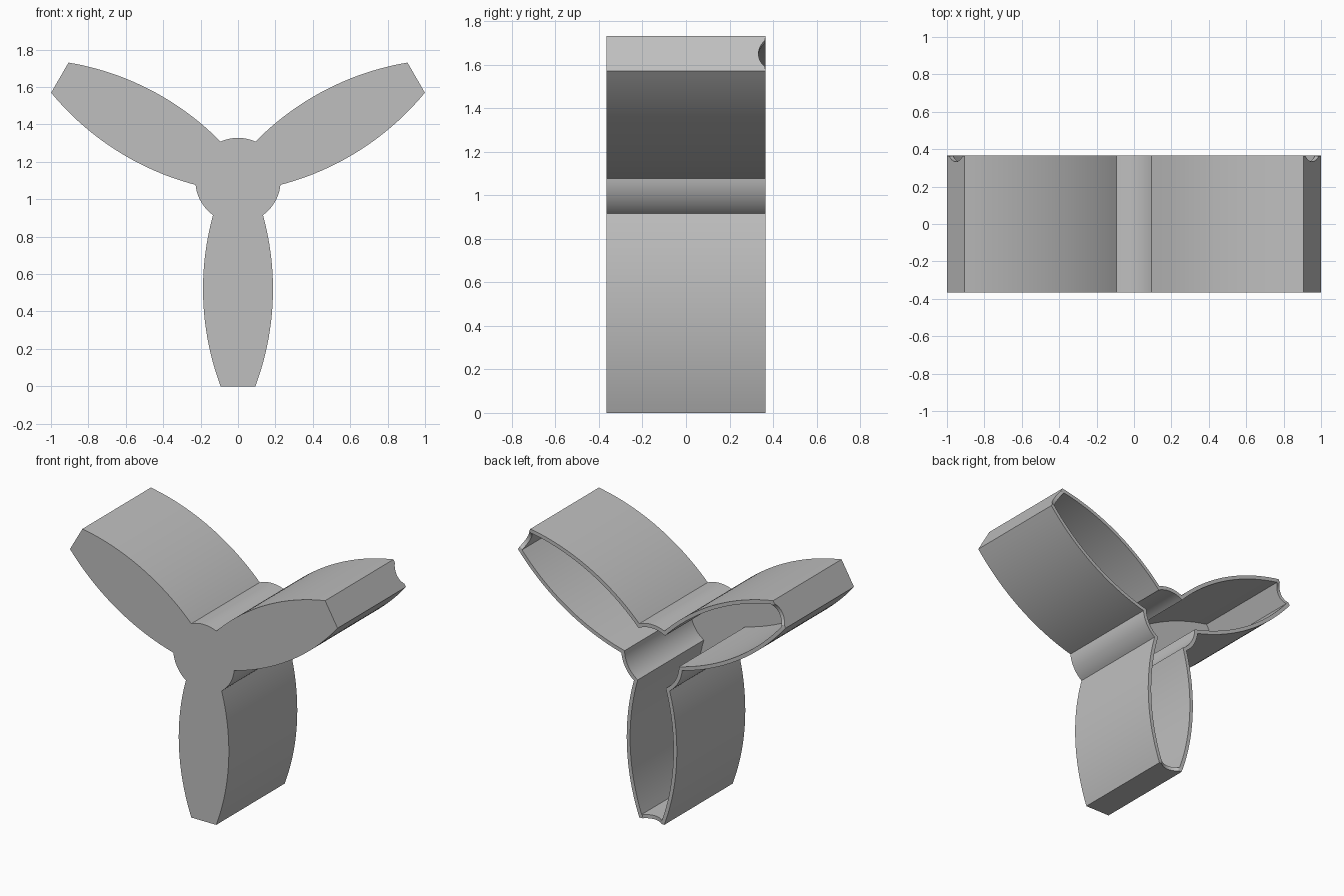
import bpy, bmesh, math
from mathutils import Vector

cube = bpy.data.objects.get("Cube")
if cube:
    bpy.data.objects.remove(cube, do_unlink=True)

ARM, HUB, WALL = 1.10, 0.228, 0.025      # arm length, hub radius, wall thickness
HALF = 0.365                             # half depth
BULGE_S, BULGE_R, BULGE_W = 0.58, 1.485, 0.187   # side arc: place, radius, half width
NOTCH_W, NOTCH_D = 0.072, 0.032          # thumb notch half width and depth
STEPS = 28

grey = bpy.data.materials.new("plain grey")
grey.use_nodes = True
colour = (0.52, 0.52, 0.52, 1)
grey.diffuse_color = colour
grey.node_tree.nodes["Principled BSDF"].inputs["Base Color"].default_value = colour


def side(s, inset):
    """Half width of an arm at distance s from the hub centre."""
    r = BULGE_R - inset
    return math.sqrt(r * r - (s - BULGE_S) ** 2) - (BULGE_R - BULGE_W)


def junction(inset):
    """Distance along the arm where its side meets the hub circle."""
    lo, hi = 0.0, HUB - inset
    for _ in range(50):
        mid = (lo + hi) / 2
        if math.hypot(mid, side(mid, inset)) < HUB - inset:
            lo = mid
        else:
            hi = mid
    return lo


def notch(u):
    r = (NOTCH_W ** 2 + NOTCH_D ** 2) / (2 * NOTCH_D)
    if abs(u) >= NOTCH_W:
        return 0.0
    return math.sqrt(r * r - u * u) - (r - NOTCH_D)


def outline(inset):
    """Three-armed outline as (x, z, notch depth)."""
    start, tip = junction(inset), ARM - inset
    flank = [start + (tip - start) * i / STEPS for i in range(STEPS + 1)]
    local = [(s, -side(s, inset), 0) for s in flank]
    for i in range(17):
        u = NOTCH_W * (i / 8 - 1) * 0.97
        local.append((tip, u, notch(u)))
    local += [(s, side(s, inset), 0) for s in reversed(flank)]
    # hub arc towards the next arm
    a = math.atan2(side(start, inset), start)
    b = math.radians(120) - a
    for i in range(1, 12):
        t = a + (b - a) * i / 12
        local.append(((HUB - inset) * math.cos(t), (HUB - inset) * math.sin(t), 0))
    ring = []
    for k in range(3):
        t = math.radians(-90 + 120 * k)
        c, n = math.cos(t), math.sin(t)
        ring += [(s * c - u * n, ARM + s * n + u * c, d) for s, u, d in local]
    return ring


bm = bmesh.new()


def loop(ring, y, cut):
    return [bm.verts.new(Vector((x, y - d * cut, z))) for x, z, d in ring]


def bridge(a, b):
    for i in range(len(a)):
        j = (i + 1) % len(a)
        bm.faces.new((a[i], a[j], b[j], b[i]))


# Hollow tray: closed front, open back
outer, inner = outline(0), outline(WALL)
front = loop(outer, -HALF, 0)
back = loop(outer, HALF, 1)
rim = loop(inner, HALF, 1)
floor = loop(inner, -HALF + WALL, 0)
for a, b in ((front, back), (back, rim), (rim, floor)):
    bridge(a, b)
bm.faces.new(front)
bm.faces.new(floor)
bmesh.ops.recalc_face_normals(bm, faces=bm.faces)

mesh = bpy.data.meshes.new("three_arm_tray")
bm.to_mesh(mesh)
bm.free()
tray = bpy.data.objects.new("three_arm_tray", mesh)
mesh.materials.append(grey)
bpy.context.collection.objects.link(tray)
bpy.ops.object.select_all(action='DESELECT')
tray.select_set(True)
bpy.context.view_layer.objects.active = tray
bpy.ops.object.shade_smooth_by_angle(angle=math.radians(25))
